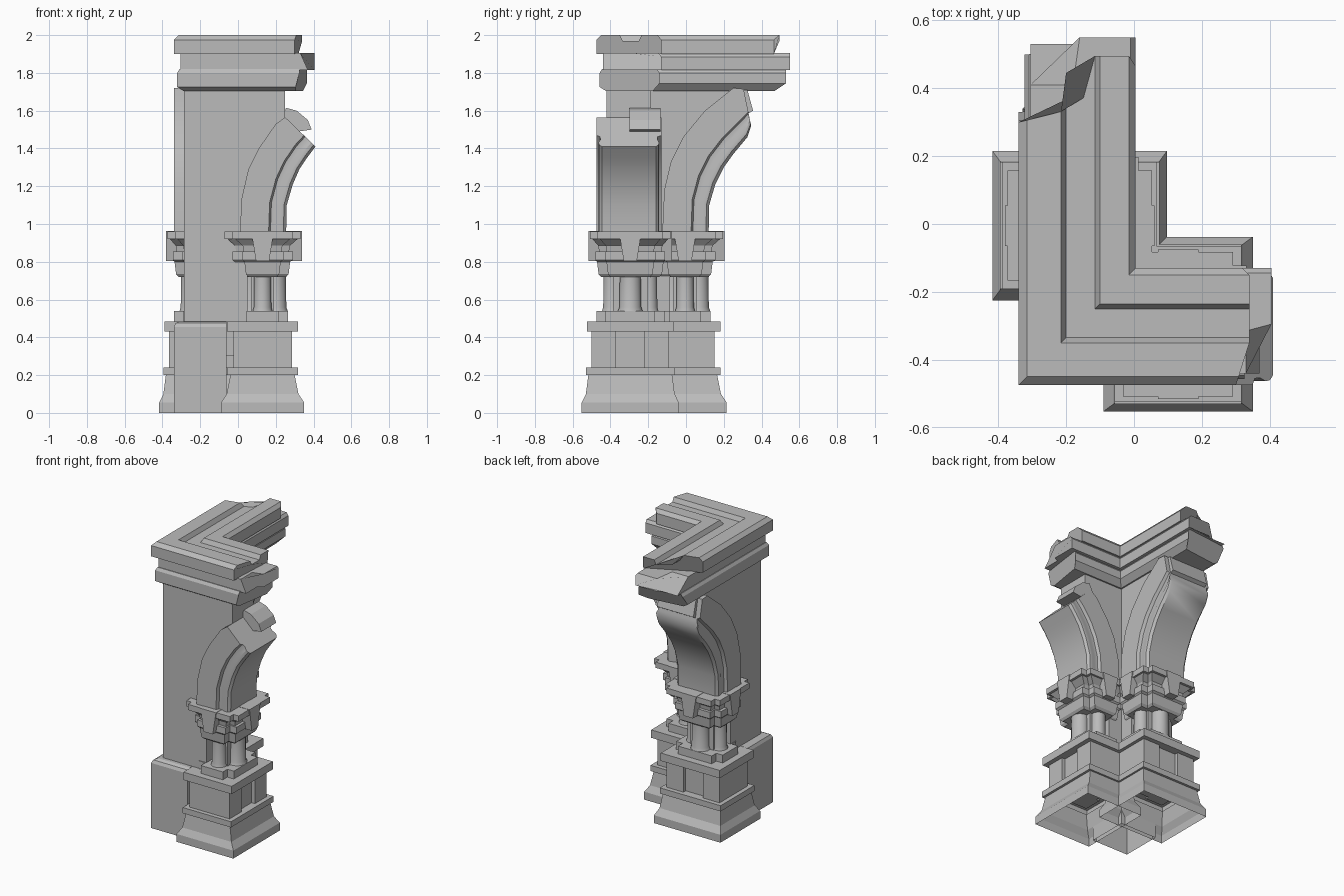
import bpy, bmesh, math

cube = bpy.data.objects.get("Cube")
if cube:
    bpy.data.objects.remove(cube, do_unlink=True)

stone = bpy.data.materials.new("grey_stone")
stone.use_nodes = True
GREY = (0.5, 0.5, 0.5, 1)
stone.diffuse_color = GREY
stone.node_tree.nodes["Principled BSDF"].inputs["Base Color"].default_value = GREY

CX, CY = 0.13, -0.295      # pier centre on the first arm
OX, OY = -0.34, -0.475     # outer corner of the L plan
SWAP = 0.135               # offset of the diagonal mirror


def loft(name, rings, flip=False, bottom=True, top=True, smooth=False):
    """Skin a list of equal point rings; flip mirrors onto the second arm."""
    bm = bmesh.new()
    loops = []
    for ring in rings:
        pts = [(y + SWAP, x - SWAP, z) if flip else (x, y, z) for x, y, z in ring]
        loops.append([bm.verts.new(p) for p in pts])
    n = len(loops[0])
    for a, b in zip(loops, loops[1:]):
        for i in range(n):
            j = (i + 1) % n
            bm.faces.new((a[i], a[j], b[j], b[i]))
    if bottom:
        bm.faces.new(loops[0])
    if top:
        bm.faces.new(loops[-1])
    bmesh.ops.recalc_face_normals(bm, faces=bm.faces)
    mesh = bpy.data.meshes.new(name)
    bm.to_mesh(mesh)
    bm.free()
    mesh.materials.append(stone)
    obj = bpy.data.objects.new(name, mesh)
    bpy.context.collection.objects.link(obj)
    if smooth:
        bpy.ops.object.select_all(action='DESELECT')
        obj.select_set(True)
        bpy.context.view_layer.objects.active = obj
        bpy.ops.object.shade_smooth_by_angle(angle=math.radians(32))
    return obj


def plus_ring(z, hx, hy, notch):
    """Rectangle around the pier centre with square notches at its corners."""
    quarter = [(hx, hy - notch), (hx - notch, hy - notch), (hx - notch, hy)]
    pts = quarter + [(-x, y) for x, y in quarter[::-1]]
    pts += [(-x, -y) for x, y in pts]
    return [(CX + x, CY + y, z) for x, y in pts]


def box_ring(z, hx, hy, dx=0, dy=0):
    return [(CX + dx + sx * hx, CY + dy + sy * hy, z)
            for sx, sy in ((1, 1), (-1, 1), (-1, -1), (1, -1))]


def round_ring(z, r, dx, dy, sides=12):
    turn = 2 * math.pi / sides
    return [(CX + dx + r * math.cos(turn * (i + .5)),
             CY + dy + r * math.sin(turn * (i + .5)), z) for i in range(sides)]


def prism(name, outline, y0, y1, flip):
    loft(name, [[(u, y, z) for u, z in outline] for y in (y0, y1)], flip)


def l_sweep(name, profile, end_a, end_b):
    """Run an (inset, z) profile round the outer corner to two ragged ends."""
    loft(name, [[(end_a(o, z), OY + o, z) for o, z in profile],
                [(OX + o, OY + o, z) for o, z in profile],
                [(OX + o, end_b(o, z), z) for o, z in profile]])


def pier(side, flip):
    # pedestal: moulded foot, recessed die, cap slab
    loft(side + "_foot", [box_ring(*r) for r in (
        (0, .22, .257), (.055, .22, .257), (.1, .19, .235), (.2, .17, .222),
        (.2, .187, .235), (.24, .187, .235), (.24, .155, .205))], flip, bottom=False)
    loft(side + "_die_core", [box_ring(z, .13, .18) for z in (.23, .44)], flip)
    for tag, s in (("front", -1), ("rear", 1)):
        loft(side + "_die_slab_" + tag,
             [box_ring(z, .155, .065, 0, s * .14) for z in (.23, .44)], flip)
    loft(side + "_pedestal_cap", [box_ring(z, .187, .228) for z in (.43, .485)], flip)
    # clustered shafts on a notched base
    loft(side + "_shaft_base", [plus_ring(z, .135, .18, .05) for z in (.485, .54)], flip)
    loft(side + "_shaft_core", [box_ring(z, .06, .09) for z in (.54, .73)], flip)
    for i, (dx, dy, r) in enumerate(((.068, 0, .06), (-.068, 0, .06),
                                     (0, .097, .048), (0, -.097, .048))):
        loft(f"{side}_shaft_{i}", [round_ring(.54, r * 1.12, dx, dy),
             round_ring(.56, r, dx, dy), round_ring(.73, r * .95, dx, dy)],
             flip, smooth=True)
    # stepped capital
    loft(side + "_capital", [plus_ring(*r) for r in (
        (.72, .125, .155, .05), (.735, .138, .168, .05), (.8, .146, .176, .05),
        (.81, .16, .185, .05), (.855, .16, .185, .05), (.855, .14, .165, .04),
        (.885, .145, .17, .04), (.92, .185, .2, .04), (.92, .202, .213, .04),
        (.96, .202, .213, .04))], flip)
    loft(side + "_bracket_across", [box_ring(.805, .035, .22), box_ring(.962, .06, .22)], flip)
    loft(side + "_bracket_along", [box_ring(.805, .208, .035), box_ring(.962, .208, .06)], flip)


def arch(side, flip, outer, inner):
    """Moulded arch springer between extrados and intrados points (u, z)."""
    half = [(0, 0), (.62, 0), (.66, .02), (.76, .022), (.86, .012), (.94, .015), (1, .03)]
    rings = []
    for (ux, zx), (ui, zi) in zip(outer, inner):
        face = [(ux + (ui - ux) * t, zx + (zi - zx) * t, d) for t, d in half]
        rings.append([(u, OY + d, z) for u, z, d in face] +
                     [(u, OY + .345 - d, z) for u, z, d in face[::-1]])
    loft(side + "_arch", rings, flip, smooth=True)


# corner walls, spandrels and the plinth at the outer corner
wall = [(.055, .3), (.055, 1.71), (.29, 1.71), (.29, .3)]
l_sweep("corner_wall", wall, lambda o, z: .05, lambda o, z: .05 - SWAP)
spandrel = [(-.05, .96), (.06, .96), (.12, 1.3), (.25, 1.5), (.25, 1.72), (-.05, 1.72)]
prism("first_spandrel", spandrel, -.42, -.185, False)
prism("second_spandrel", spandrel[:3] + [(.3, 1.6), (.42, 1.66), (.44, 1.72), (-.05, 1.72)],
      -.42, -.185, True)


def plinth_ring(z, inset):
    a, b = OX + inset, OY + inset
    return [(a, b, z), (a + .28 - inset, b, z), (a + .28 - inset, b + .28 - inset, z),
            (a, b + .28 - inset, z)]


loft("corner_plinth", [plinth_ring(0, 0), plinth_ring(.455, 0),
                       plinth_ring(.475, .01), plinth_ring(.485, .03)], bottom=False)

# the two piers
pier("first", False)
pier("second", True)

# broken arches, the second one surviving further
outer = [(.01, .96), (.02, 1.14), (.055, 1.29), (.11, 1.4), (.2, 1.53), (.25, 1.565)]
inner = [(.255, .96), (.258, 1.1), (.29, 1.21), (.325, 1.29), (.365, 1.35), (.41, 1.41)]
arch("first", False, outer, inner)
prism("first_arch_stub", [(.22, 1.54), (.255, 1.615), (.31, 1.6), (.37, 1.55),
                          (.39, 1.5), (.32, 1.49)], -.3, -.135, False)
outer2 = [(.01, .96), (.02, 1.18), (.055, 1.33), (.12, 1.46), (.235, 1.6), (.385, 1.72),
          (.44, 1.715)]
inner2 = [(.255, .96), (.258, 1.1), (.29, 1.21), (.335, 1.3), (.385, 1.37), (.46, 1.46),
          (.48, 1.52)]
arch("second", True, outer2, inner2)
prism("second_arch_stub", [(.37, 1.71), (.46, 1.71), (.49, 1.6), (.44, 1.57), (.4, 1.6)],
      -.44, -.16, True)

# cornice: lower band, projecting middle course, grooved top slab
l_sweep("cornice_lower_band",
        [(.05, 1.705), (.018, 1.725), (.018, 1.8), (.03, 1.82), (.32, 1.82), (.335, 1.8),
         (.335, 1.745), (.3, 1.705)],
        lambda o, z: .345 + .02 * (z > 1.73) - .04 * (o < .1),
        lambda o, z: .53 - .06 * (z < 1.74) - .03 * (o < .1))
l_sweep("cornice_middle_course",
        [(.035, 1.815), (.035, 1.905), (.16, 1.905), (.18, 1.905), (.33, 1.905),
         (.345, 1.885), (.345, 1.815), (.18, 1.815), (.16, 1.815)],
        lambda o, z: .405 if o > .17 else .37 - .04 * (z > 1.9),
        lambda o, z: .55 if o > .17 else .53 - .12 * (z > 1.9))
l_sweep("cornice_top_slab",
        [(0, 1.9), (0, 1.975), (.025, 2), (.125, 2), (.14, 1.97), (.225, 1.97),
         (.24, 2), (.325, 2), (.345, 1.975), (.345, 1.9)],
        lambda o, z: .3 + .04 * min(1, o / .12) - .02 * (o > .33),
        lambda o, z: .3 + .25 * o if o < .13 else .495 - .05 * (o < .2) - .03 * (o > .33))
